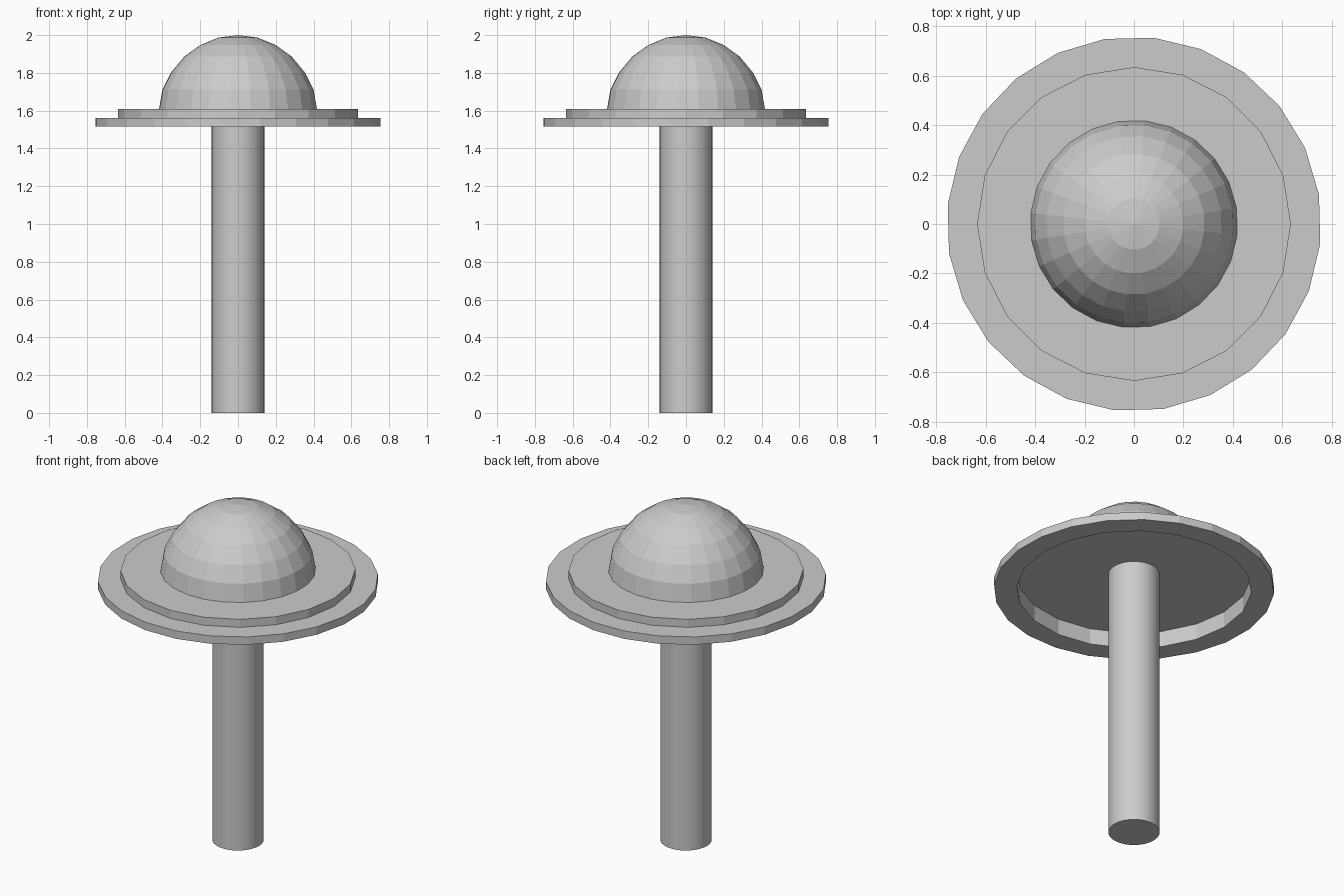
import bpy, bmesh, math

if "Cube" in bpy.data.objects:
    bpy.data.objects.remove(bpy.data.objects["Cube"])


def loop(bm, radius, z, sides, offset):
    """Ring of vertices at one height."""
    angles = [math.radians(offset) + math.tau * i / sides for i in range(sides)]
    return [bm.verts.new((radius * math.cos(a), radius * math.sin(a), z)) for a in angles]


def wall(bm, low, high):
    """Quads joining two loops of equal count."""
    n = len(low)
    for i in range(n):
        j = (i + 1) % n
        bm.faces.new((low[i], low[j], high[j], high[i]))


def loop_edges(bm, verts):
    return [bm.edges.get((a, b)) for a, b in zip(verts, verts[1:] + verts[:1])]


def finish(bm, name, recalc=True):
    if recalc:
        bmesh.ops.recalc_face_normals(bm, faces=bm.faces[:])
    mesh = bpy.data.meshes.new(name)
    bm.to_mesh(mesh)
    bm.free()
    obj = bpy.data.objects.new(name, mesh)
    bpy.context.collection.objects.link(obj)
    return obj


# Stem: smooth round post running up to the underside of the lid
bpy.ops.mesh.primitive_cylinder_add(vertices=32, radius=0.139, depth=1.61, location=(0, 0, 0.805))
bpy.context.object.name = "stem"
bpy.ops.object.shade_smooth_by_angle(angle=math.radians(30))

# Rim: 24-sided outside, 20-sided opening
bm = bmesh.new()
outer = [loop(bm, 0.758, z, 24, 9) for z in (1.515, 1.562)]
inner = [loop(bm, 0.635, z, 20, 0) for z in (1.515, 1.562)]
wall(bm, *outer)
wall(bm, *inner)
for o, i in zip(outer, inner):
    bmesh.ops.triangle_fill(bm, use_beauty=True, edges=loop_edges(bm, o) + loop_edges(bm, i))
finish(bm, "rim")

# Lid: thin raised step, hollow underneath
bm = bmesh.new()
low, high = (loop(bm, 0.635, z, 20, 0) for z in (1.562, 1.61))
wall(bm, low, high)
bm.faces.new(high)
finish(bm, "lid", recalc=False)

# Dome: faceted shell from base to tip
profile = [(0.42, 1.61), (0.402, 1.713), (0.356, 1.802), (0.286, 1.887),
           (0.2, 1.948), (0.104, 1.987)]
bm = bmesh.new()
rings = [loop(bm, r, z, 24, 9) for r, z in profile]
for a, b in zip(rings, rings[1:]):
    wall(bm, a, b)
tip = bm.verts.new((0, 0, 2.0))
for a, b in zip(rings[-1], rings[-1][1:] + rings[-1][:1]):
    bm.faces.new((a, b, tip))
finish(bm, "dome", recalc=False)
